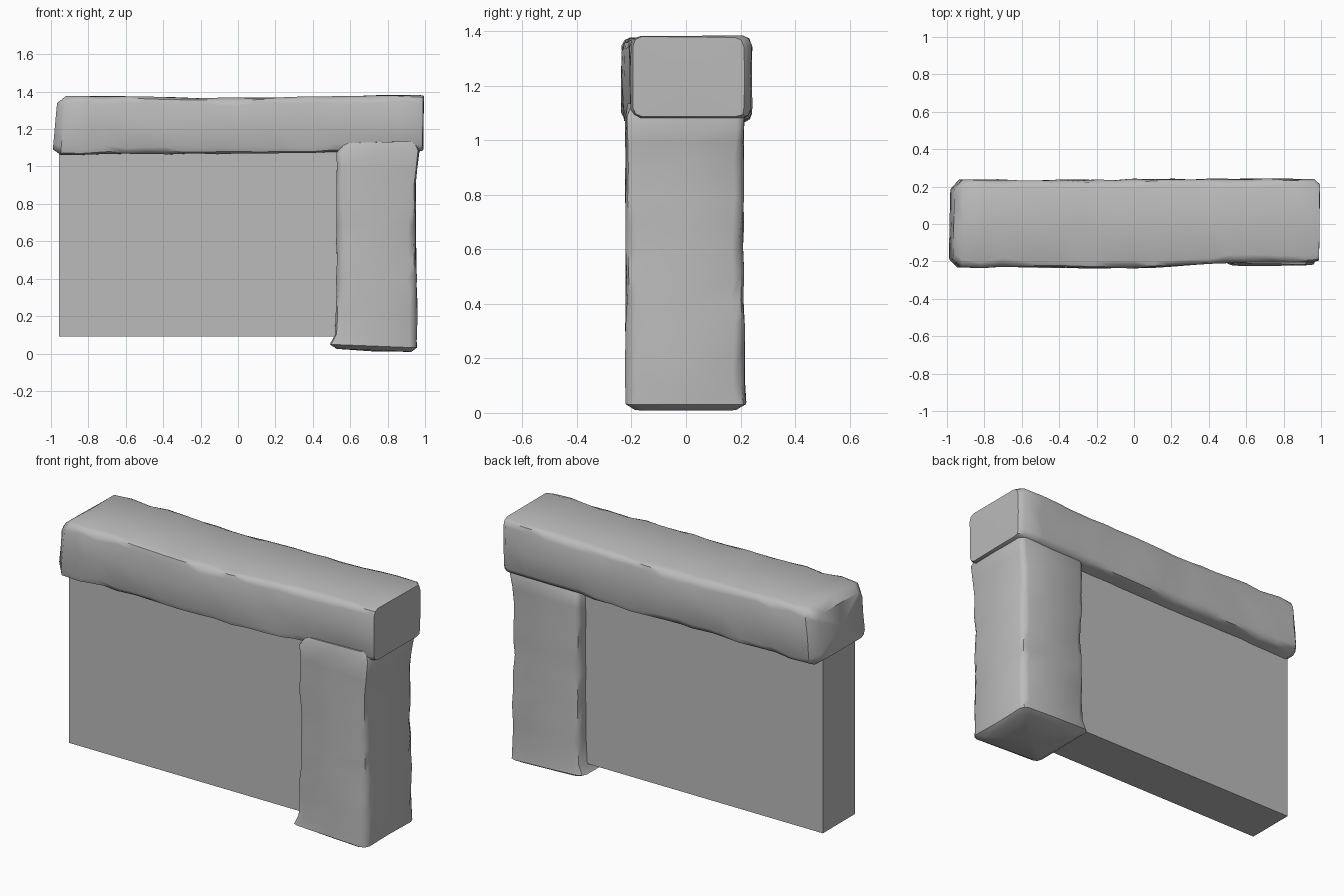
import bpy, bmesh, math, random
from mathutils import Vector

cube = bpy.data.objects.get("Cube")
if cube:
    bpy.data.objects.remove(cube, do_unlink=True)

random.seed(7)

stone = bpy.data.materials.new("grey stone")
stone.use_nodes = True
grey = (0.5, 0.5, 0.5, 1)
stone.diffuse_color = grey
stone.node_tree.nodes["Principled BSDF"].inputs["Base Color"].default_value = grey


def section(u0, u1, v0, v1, r):
    """Rounded rectangle with a middle point on each side."""
    cu, cv = (u0 + u1) / 2, (v0 + v1) / 2
    points = []
    for k, (u, v, mid) in enumerate([(u1 - r, v1 - r, (cu, v1)), (u0 + r, v1 - r, (u0, cv)),
                                     (u0 + r, v0 + r, (cu, v0)), (u1 - r, v0 + r, (u1, cv))]):
        for step in range(3):
            a = (k + step / 2) * math.pi / 2
            points.append((u + r * math.cos(a), v + r * math.sin(a)))
        points.append(mid)
    return points


def rough_stone(name, stations, place, spacing, wobble, shear, dome):
    """Loft rounded sections along an axis; shear tilts the first and last rings."""
    rings = []
    for a, b in zip(stations, stations[1:]):
        count = max(1, round((b[0] - a[0]) / spacing))
        for i in range(count):
            rings.append([p + (q - p) * i / count for p, q in zip(a, b)])
    rings.append(list(stations[-1]))
    bm = bmesh.new()
    loops = []
    for n, (t, u0, u1, v0, v1) in enumerate(rings):
        at_end = n < 2 or n > len(rings) - 3
        r = 0.036 + random.uniform(-0.008, 0.012)
        tilt = shear[0] if n < 2 else shear[1] if at_end else (0, 0)
        loop = []
        for u, v in section(u0, u1, v0, v1, r):
            du, dv = u - (u0 + u1) / 2, v - (v0 + v1) / 2
            chip = random.uniform(-wobble, wobble)
            slide = 0 if at_end else random.uniform(-0.2, 0.2) * spacing
            along = t + slide + tilt[0] * du + tilt[1] * dv
            loop.append(bm.verts.new(place(along, u + du * chip, v + dv * chip)))
        loops.append(loop)
    for low, high in zip(loops, loops[1:]):
        for i in range(len(low)):
            j = (i + 1) % len(low)
            bm.faces.new((low[i], low[j], high[j], high[i]))
    # End faces, slightly domed
    for loop, sign in ((loops[0], -1), (loops[-1], 1)):
        centre = sum((v.co for v in loop), Vector()) / len(loop)
        tip = bm.verts.new(centre + sign * (place(1, 0, 0) - place(0, 0, 0)) * dome)
        for i in range(len(loop)):
            bm.faces.new((loop[i], loop[(i + 1) % len(loop)], tip))
    bmesh.ops.recalc_face_normals(bm, faces=bm.faces)
    return finish(name, bm, True)


def finish(name, bm, smooth):
    mesh = bpy.data.meshes.new(name)
    bm.to_mesh(mesh)
    bm.free()
    obj = bpy.data.objects.new(name, mesh)
    bpy.context.collection.objects.link(obj)
    mesh.materials.append(stone)
    if smooth:
        bpy.ops.object.select_all(action="DESELECT")
        obj.select_set(True)
        bpy.context.view_layer.objects.active = obj
        bpy.ops.object.shade_smooth_by_angle(angle=math.radians(45))
    return obj


# Lintel: position along x, then y range and z range
rough_stone("lintel_beam", [
    (-0.975, -0.19, 0.19, 1.09, 1.34),
    (-0.93, -0.235, 0.238, 1.06, 1.375),
    (-0.60, -0.23, 0.235, 1.068, 1.375),
    (-0.20, -0.236, 0.235, 1.067, 1.365),
    (0.10, -0.234, 0.24, 1.068, 1.367),
    (0.50, -0.207, 0.24, 1.076, 1.375),
    (0.96, -0.203, 0.24, 1.08, 1.383),
    (0.99, -0.195, 0.215, 1.085, 1.378)],
    lambda t, u, v: Vector((t, u, v)), 0.11, 0.016, ((0.02, 0.09), (0.01, 0.01)), 0.003)

# Pillar: position along z, then x range and y range
rough_stone("side_pillar", [
    (0.017, 0.53, 0.925, -0.185, 0.185),
    (0.04, 0.492, 0.953, -0.22, 0.218),
    (0.10, 0.517, 0.957, -0.22, 0.216),
    (0.22, 0.524, 0.957, -0.22, 0.215),
    (0.60, 0.528, 0.95, -0.22, 0.21),
    (0.90, 0.528, 0.95, -0.221, 0.21),
    (1.08, 0.53, 0.968, -0.222, 0.214),
    (1.13, 0.56, 0.955, -0.212, 0.19)],
    lambda t, u, v: Vector((u, v, t)), 0.1, 0.015, ((-0.04, 0), (0.03, 0)), 0.006)

# Plain wall panel filling the space under the lintel
panel = bmesh.new()
bmesh.ops.create_cube(panel, size=1)
low, high = Vector((-0.957, -0.143, 0.09)), Vector((0.72, 0.143, 1.15))
for vert in panel.verts:
    vert.co = [(a + b) / 2 + c * (b - a) for a, b, c in zip(low, high, vert.co)]
finish("wall_panel", panel, False)
